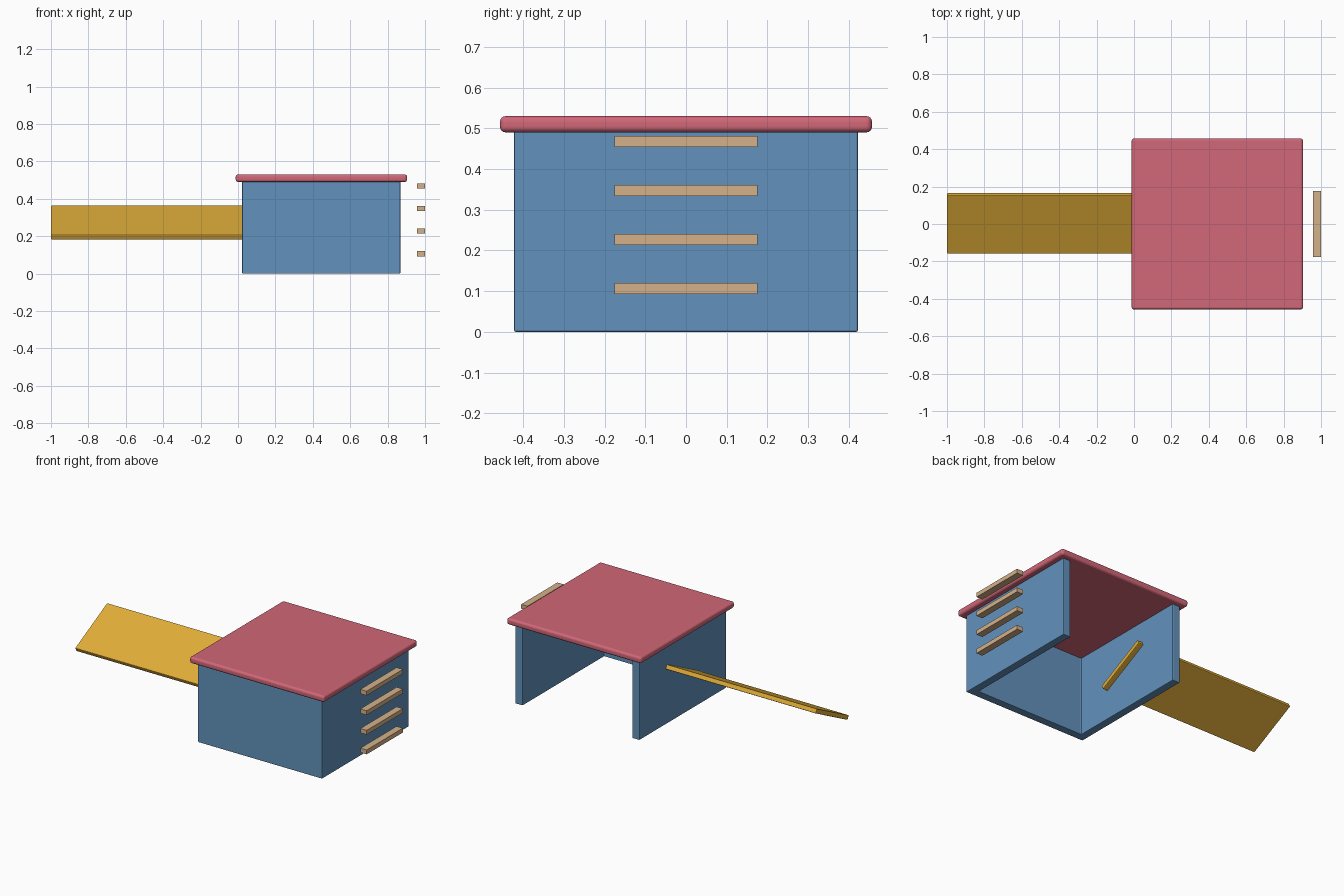
import bpy, bmesh, math

cube = bpy.data.objects.get("Cube")
if cube:
    bpy.data.objects.remove(cube, do_unlink=True)


def material(name, rgb):
    mat = bpy.data.materials.new(name)
    mat.use_nodes = True
    mat.diffuse_color = (*rgb, 1)
    mat.node_tree.nodes["Principled BSDF"].inputs["Base Color"].default_value = (*rgb, 1)
    return mat


blue = material("blue paint", (0.122, 0.287, 0.503))
red = material("red paint", (0.645, 0.136, 0.188))
gold = material("golden yellow", (0.752, 0.418, 0.041))
tan = material("light wood", (0.658, 0.440, 0.250))


def prism(name, outline, z0, z1, mat, bevel=0, segments=2):
    """Extrude a flat outline from z0 to z1, with rounded edges if wanted."""
    bm = bmesh.new()
    base = bm.faces.new([bm.verts.new((x, y, z0)) for x, y in outline])
    top = bmesh.ops.extrude_face_region(bm, geom=[base])["geom"]
    bmesh.ops.translate(bm, vec=(0, 0, z1 - z0),
                        verts=[v for v in top if isinstance(v, bmesh.types.BMVert)])
    bmesh.ops.recalc_face_normals(bm, faces=bm.faces[:])
    mesh = bpy.data.meshes.new(name)
    bm.to_mesh(mesh)
    bm.free()
    mesh.materials.append(mat)
    obj = bpy.data.objects.new(name, mesh)
    bpy.context.collection.objects.link(obj)
    if bevel:
        mod = obj.modifiers.new("rounded edges", 'BEVEL')
        mod.width, mod.segments = bevel, segments
    return obj


def box(name, size, centre, mat, bevel=0, segments=2):
    x, y, z = (s / 2 for s in size)
    obj = prism(name, [(-x, -y), (x, -y), (x, y), (-x, y)], -z, z, mat, bevel, segments)
    obj.location = centre
    return obj


# Walls: a U-shaped plan, open at the back and below
left, right, depth, thick = 0.868, 0.022, 0.422, 0.05
prism("walls", [(right, -depth), (left, -depth), (left, depth), (left - thick, depth),
                (left - thick, thick - depth), (right + thick, thick - depth),
                (right + thick, depth), (right, depth)], 0, 0.495, blue, 0.004)

# Flat overhanging roof with a rounded rim
box("roof", (0.917, 0.914, 0.04), (0.446, 0, 0.51), red, 0.014, 4)

# Long slide board, tilted sideways and poking through the right wall
slide = box("slide_board", (1.105, 0.35, 0.027), (-0.4475, 0.004, 0.273), gold, 0.004)
slide.rotation_euler.x = math.radians(27)

# Four ladder rungs, evenly stacked beside the left wall
for i in range(4):
    box(f"ladder_rung_{i + 1}", (0.043, 0.352, 0.027),
        (0.9785, 0, 0.106 + 0.1207 * i), tan)
